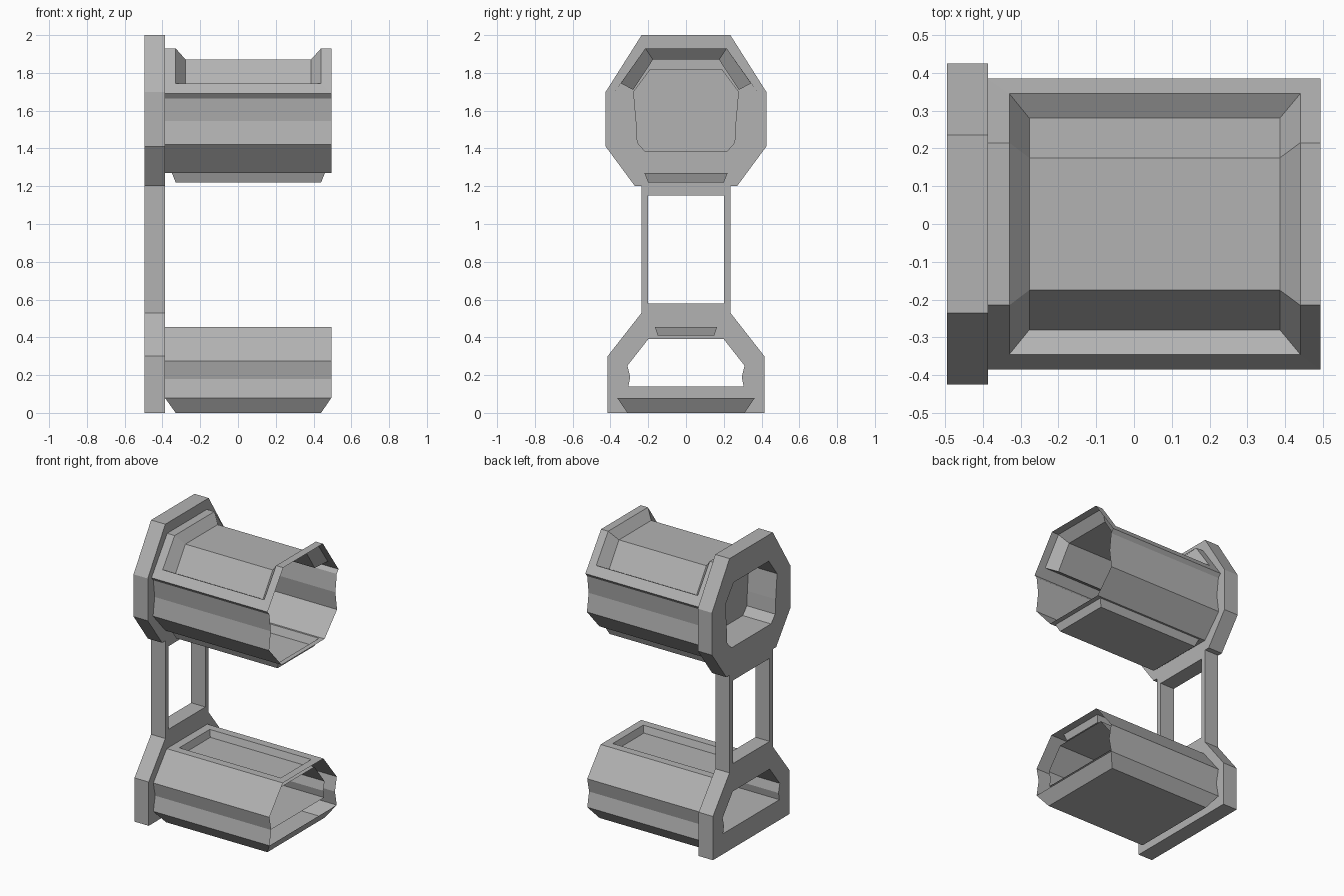
import bpy, bmesh

if "Cube" in bpy.data.objects:
    bpy.data.objects.remove(bpy.data.objects["Cube"])

PLATE_BACK, PLATE_FRONT, TUBE_END = -0.495, -0.387, 0.494

# Mid-grey finish shared by every part
grey = bpy.data.materials.new("mid_grey")
grey.diffuse_color = (0.45, 0.45, 0.45, 1)
grey.use_nodes = True
grey.node_tree.nodes["Principled BSDF"].inputs["Base Color"].default_value = grey.diffuse_color


def finish(name, bm):
    bmesh.ops.remove_doubles(bm, verts=bm.verts, dist=1e-4)
    bmesh.ops.recalc_face_normals(bm, faces=bm.faces)
    mesh = bpy.data.meshes.new(name)
    bm.to_mesh(mesh)
    bm.free()
    mesh.materials.append(grey)
    obj = bpy.data.objects.new(name, mesh)
    bpy.context.collection.objects.link(obj)
    return obj


def mirrored(half):
    """Half profile (+y side) completed with its mirror image."""
    return [(-y, z) for y, z in half] + list(reversed(half))


def quad(bm, *pts):
    bm.faces.new([bm.verts.new(p) for p in pts])


def strip(bm, chain, x0, x1):
    """Sweep a y-z chain along x."""
    for a, b in zip(chain, chain[1:]):
        quad(bm, (x0, *a), (x0, *b), (x1, *b), (x1, *a))


def stepped_panel(bm, levels):
    """Nested rectangular loops (half chain, x0, x1), the last one filled."""
    loops = []
    for half, x0, x1 in levels:
        c = mirrored(half)
        loops.append([(x0, *p) for p in c] + [(x1, *p) for p in reversed(c)])
    for a, b in zip(loops, loops[1:]):
        n = len(a)
        for i in range(n):
            j = (i + 1) % n
            quad(bm, a[i], a[j], b[j], b[i])
    half, x0, x1 = levels[-1]
    strip(bm, mirrored(half), x0, x1)


def tube(name, top, side, bottom):
    bm = bmesh.new()
    stepped_panel(bm, top)
    stepped_panel(bm, bottom)
    for s in (1, -1):
        strip(bm, [(s * y, z) for y, z in side], PLATE_FRONT, TUBE_END)
    return finish(name, bm)


def liner(name, half, x1, capped):
    """Sleeve running inward from an opening in the plate."""
    bm = bmesh.new()
    loop = mirrored(half)
    strip(bm, loop + loop[:1], PLATE_FRONT, x1)
    if capped:
        bm.faces.new([bm.verts.new((x1, *p)) for p in loop])
    return finish(name, bm)


# Half outlines of the plate and its openings (y, z)
plate = [(0.415, 0), (0.415, 0.30), (0.235, 0.53), (0.235, 1.20), (0.27, 1.20),
         (0.425, 1.41), (0.425, 1.70), (0.235, 2.0)]
window = [(0.20, 0.58), (0.20, 1.15)]
upper_hole = [(0.215, 1.38), (0.26, 1.43), (0.265, 1.53), (0.28, 1.70), (0.19, 1.82)]
lower_hole = [(0.305, 0.14), (0.295, 0.19), (0.31, 0.25), (0.20, 0.39)]

# Back plate: filled outline with three openings, given thickness
bm = bmesh.new()
for half in (plate, window, upper_hole, lower_hole):
    vs = [bm.verts.new((PLATE_BACK, *p)) for p in mirrored(half)]
    for i, v in enumerate(vs):
        bm.edges.new((v, vs[(i + 1) % len(vs)]))
bmesh.ops.triangle_fill(bm, use_beauty=True, edges=bm.edges[:])
bmesh.ops.dissolve_limit(bm, angle_limit=0.01, verts=bm.verts[:], edges=bm.edges[:])
ext = bmesh.ops.extrude_face_region(bm, geom=bm.faces[:], use_keep_orig=True)
bmesh.ops.translate(bm, vec=(PLATE_FRONT - PLATE_BACK, 0, 0),
                    verts=[g for g in ext["geom"] if isinstance(g, bmesh.types.BMVert)])
finish("back_plate", bm)

# Upper tube: recess wrapped over the top, shallow raised pad below
tube("upper_tube",
     [([(0.385, 1.69), (0.215, 1.93)], PLATE_FRONT, TUBE_END),
      ([(0.345, 1.745), (0.215, 1.93)], -0.33, 0.44),
      ([(0.28, 1.71), (0.175, 1.87)], -0.277, 0.386)],
     [(0.385, 1.69), (0.365, 1.665), (0.35, 1.545), (0.368, 1.42), (0.233, 1.27)],
     [([(0.233, 1.27)], PLATE_FRONT, TUBE_END),
      ([(0.22, 1.27)], -0.35, 0.46),
      ([(0.20, 1.22)], -0.33, 0.44)])
liner("upper_pocket", upper_hole, -0.28, True)

# Lower tube: flat recess on top, tapered base
tube("lower_tube",
     [([(0.22, 0.455)], PLATE_FRONT, TUBE_END),
      ([(0.165, 0.455)], -0.33, 0.44),
      ([(0.15, 0.41)], -0.315, 0.425)],
     [(0.22, 0.455), (0.365, 0.275), (0.345, 0.18), (0.365, 0.08)],
     [([(0.365, 0.08)], PLATE_FRONT, TUBE_END),
      ([(0.31, 0.0)], -0.33, 0.44)])
liner("lower_tunnel", lower_hole, 0.44, False)
